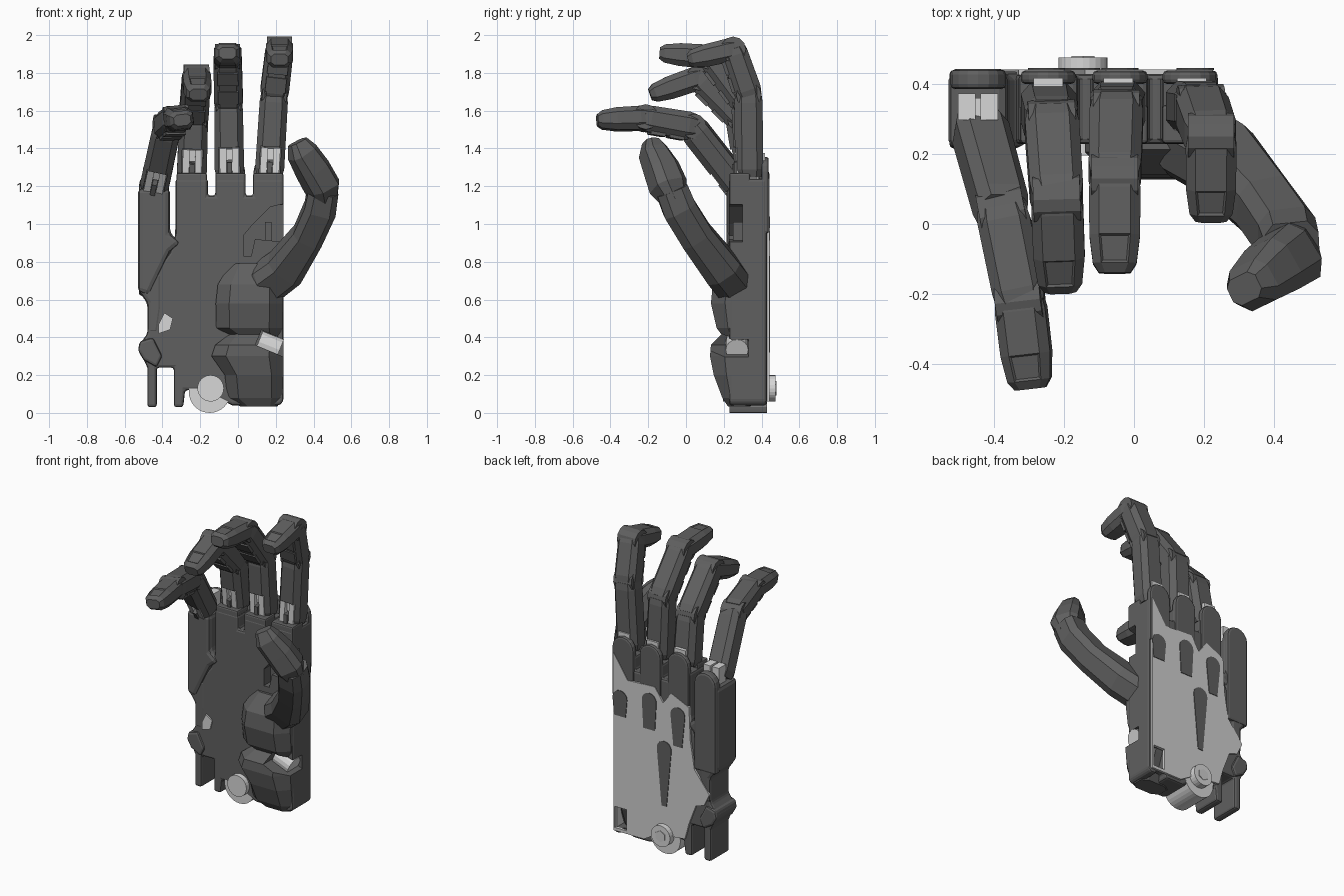
import bpy, bmesh, math
from mathutils import Vector, Matrix

if "Cube" in bpy.data.objects:
    bpy.data.objects.remove(bpy.data.objects["Cube"], do_unlink=True)


def material(name, v):
    m = bpy.data.materials.new(name)
    m.use_nodes = True
    m.diffuse_color = (v, v, v, 1)
    m.node_tree.nodes["Principled BSDF"].inputs["Base Color"].default_value = (v, v, v, 1)
    return m


DARK = material("dark grey plastic", 0.115)
LIGHT = material("light grey plate", 0.62)
METAL = material("pale metal", 0.68)


def finish(name, bm, mat):
    bmesh.ops.recalc_face_normals(bm, faces=bm.faces)
    me = bpy.data.meshes.new(name)
    bm.to_mesh(me)
    bm.free()
    me.materials.append(mat)
    ob = bpy.data.objects.new(name, me)
    bpy.context.collection.objects.link(ob)
    return ob


def apply(ob, mod):
    bpy.context.view_layer.objects.active = ob
    bpy.ops.object.modifier_apply(modifier=mod.name)


def cut(ob, cutter):
    mod = ob.modifiers.new("cut", "BOOLEAN")
    mod.object = cutter
    mod.solver = "EXACT"
    cutter.hide_render = True
    apply(ob, mod)
    bpy.data.objects.remove(cutter, do_unlink=True)


def prism(name, pts, y0, y1, mat, bevel=0):
    """Outline in x and z, extruded along y."""
    bm = bmesh.new()
    face = bm.faces.new([bm.verts.new((x, y0, z)) for x, z in pts])
    out = bmesh.ops.extrude_face_region(bm, geom=[face])
    bmesh.ops.translate(bm, vec=(0, y1 - y0, 0),
                        verts=[v for v in out["geom"] if isinstance(v, bmesh.types.BMVert)])
    ob = finish(name, bm, mat)
    if bevel:
        mod = ob.modifiers.new("bevel", "BEVEL")
        mod.width, mod.segments = bevel, 2
        mod.limit_method = "ANGLE"
        apply(ob, mod)
    return ob


def arch(x, half, bottom, top, taper=1.0):
    """Strip outline with a rounded top."""
    arc = [(x + half * math.cos(a * math.pi / 8), top - half + half * math.sin(a * math.pi / 8))
           for a in range(9)]
    return arc + [(x - half * taper, bottom), (x + half * taper, bottom)]


def frame(t, side):
    """Columns: across the finger, towards its back, along it."""
    t = t.normalized()
    s = (side - t * side.dot(t)).normalized()
    return Matrix((s, t.cross(s), t)).transposed()


def block(name, origin, rot, offset, size, mat):
    bm = bmesh.new()
    bmesh.ops.create_cube(bm, size=1)
    bmesh.ops.scale(bm, vec=size, verts=bm.verts)
    bm.transform(Matrix.Translation(origin) @ rot.to_4x4() @ Matrix.Translation(offset))
    return finish(name, bm, mat)


def cylinder(name, centre, axis, r, length, mat, sides=24):
    bm = bmesh.new()
    bmesh.ops.create_cone(bm, cap_ends=True, segments=sides, radius1=r, radius2=r, depth=length)
    bm.transform(Matrix.Translation(centre) @ Vector(axis).to_track_quat("Z", "Y").to_matrix().to_4x4())
    return finish(name, bm, mat)


OCT = [(1, -.5), (1, .55), (.62, 1), (-.62, 1), (-1, .55), (-1, -.5), (-.6, -1), (.6, -1)]


def loft(name, stations, side, nail=False, axis=None):
    """Eight-sided skin through (point, half width, half depth) stations."""
    bm = bmesh.new()
    rings = []
    for i, (p, w, d) in enumerate(stations):
        t = axis or stations[min(i + 1, len(stations) - 1)][0] - stations[max(i - 1, 0)][0]
        m = frame(t, side)
        rings.append([bm.verts.new(p + m @ Vector((a * w, b * d, 0))) for a, b in OCT])
    for lo, hi in zip(rings, rings[1:]):
        faces = [bm.faces.new((lo[k], lo[(k + 1) % 8], hi[(k + 1) % 8], hi[k])) for k in range(8)]
        if hi is rings[-2]:
            nail_face = faces[2]
    bm.faces.new(rings[0][::-1])
    bm.faces.new(rings[-1])
    bmesh.ops.recalc_face_normals(bm, faces=bm.faces)
    if nail:
        bmesh.ops.inset_region(bm, faces=[nail_face], thickness=0.008, depth=-0.006)
    return finish(name, bm, DARK)


# Fingers: knuckle, two joints and tip, then half width
FINGERS = {
    "index": ([(.165, .335, 1.25), (.192, .33, 1.69), (.22, .25, 1.925), (.22, .01, 1.87)], .077),
    "middle": ([(-.045, .335, 1.25), (-.05, .315, 1.64), (-.055, .13, 1.885), (-.055, -.14, 1.905)], .078),
    "ring": ([(-.245, .335, 1.25), (-.235, .285, 1.56), (-.22, .07, 1.775), (-.21, -.19, 1.685)], .079),
    "little": ([(-.445, .285, 1.19), (-.375, .03, 1.515), (-.325, -.22, 1.56), (-.295, -.47, 1.55)], .077),
}
SHAPES = {
    "lower": [(0, .85, .88), (.1, 1, 1), (.9, .97, 1), (1, .9, .92)],
    "middle": [(-.05, .9, .9), (.1, .98, 1), (.9, .96, .94), (1.04, .88, .84)],
    "tip": [(-.06, .85, .78), (.1, .94, .84), (.6, .93, .8), (.9, .8, .64), (1, .58, .4)],
}
X, Z = Vector((1, 0, 0)), Vector((0, 0, 1))
FLAT = Matrix.Identity(3)
for finger, (pts, w) in FINGERS.items():
    pts = [Vector(p) for p in pts]
    little = finger == "little"
    side = Vector((1, -.25, .1)) if little else X
    d = w * .97
    for (part, shape), a, b in zip(SHAPES.items(), pts, pts[1:]):
        seg = loft(f"{finger}_{part}_segment", [(a.lerp(b, f), w * p, d * q) for f, p, q in shape],
                   side, part == "tip")
        m = frame(b - a, side)
        if part == "lower":
            # open knuckle with a forked metal link inside
            cut(seg, block("knuckle_cutter", a, m, (0, -.07, .06), (.11, .1, .2), DARK))
            for sx in (-1, 1):
                block(f"{finger}_link", a, m, (sx * .033, -.043, .07), (.036, .05, .17), METAL)
            block(f"{finger}_link_bridge", a, m, (0, -.03, .12), (.1, .03, .06), METAL)
            block(f"{finger}_tendon_guide", a, m, (0, -.055, .03), (.026, .05, .1), DARK)
        else:
            cylinder(f"{finger}_{part}_joint", a, m @ X, d * .9, w * 1.7, DARK, 12)
            if part == "middle":
                # pads under the middle segment
                for f in (.3, .7):
                    block(f"{finger}_pad", a.lerp(b, f), m, (0, -d * .95, 0), (w * 1.4, .018, .08), DARK)
    # pale hinge showing behind the finger
    if little:
        for sx in (-1, 1):
            block("little_hinge", Vector((-.445 + sx * .032, .335, 1.24)), FLAT, (0, 0, 0),
                  (.05, .075, .12), METAL)
        block("little_hinge_core", Vector((-.445, .33, 1.23)), FLAT, (0, 0, 0), (.1, .06, .11), METAL)
    else:
        block(f"{finger}_hinge", Vector((pts[0].x, .405, 1.31)), FLAT, (0, 0, 0), (.085, .024, .13), METAL)

# Thumb
thumb = [((.08, .27, .67), .07, .07), ((.15, .245, .69), .108, .1), ((.25, .185, .765), .105, .1),
         ((.37, .055, .935), .083, .09), ((.435, -.035, 1.08), .085, .09), ((.45, -.075, 1.18), .08, .085)]
loft("thumb_lower_segment", [(Vector(p), w, d) for p, w, d in thumb], Vector((1, .3, -.6)))
thumb = [((.46, -.06, 1.12), .06, .06), ((.445, -.095, 1.2), .086, .09), ((.395, -.13, 1.29), .085, .083),
         ((.34, -.175, 1.38), .076, .066), ((.315, -.185, 1.435), .05, .04)]
loft("thumb_tip_segment", [(Vector(p), w, d) for p, w, d in thumb], Vector((1, .5, .6)))

# Thumb muscles: height, middle x, half width, half depth
MUSCLES = {
    "upper": [(.37, .12, .09, .06), (.45, .06, .175, .12), (.58, .06, .178, .15), (.68, .065, .172, .14),
              (.79, .08, .12, .07)],
    "lower": [(.035, .11, .1, .06), (.08, .09, .145, .09), (.2, .085, .155, .135), (.3, .05, .19, .155),
              (.36, .06, .18, .15), (.42, .06, .1, .09)],
}
muscles = [loft(f"thumb_base_{key}", [(Vector((x, .282, z)), w, d) for z, x, w, d in rows], X, axis=Z)
           for key, rows in MUSCLES.items()]

# Palm shell
palm = prism("palm_shell", [
    (.24, .06), (.24, 1.24), (.08, 1.24), (.08, 1.15), (.04, 1.15), (.04, 1.24), (-.12, 1.24),
    (-.12, 1.15), (-.16, 1.15), (-.16, 1.24), (-.33, 1.24), (-.33, .95), (-.36, .85), (-.47, .7),
    (-.48, .42), (-.53, .35), (-.48, .24), (-.48, .03), (-.43, .03), (-.43, .24), (-.34, .24),
    (-.34, .03), (-.29, .03), (-.28, .12), (-.2, .12), (-.03, .04), (.1, .04), (.11, .08),
    (.17, .08), (.18, .04), (.22, .04)], .228, .428, DARK, .014)
cut(palm, prism("recess_cutter", [(.03, .83), (.07, .83), (.09, .92), (.3, .9), (.3, 1.12),
                                  (.17, 1.09), (.08, 1.0), (.03, .94)], .1, .30, DARK))
block("recess_post", Vector((.16, .28, .95)), FLAT, (0, 0, 0), (.035, .06, .12), DARK)

# Thumb axle in its open side slot
for ob in muscles + [palm]:
    cut(ob, block("axle_cutter", Vector((.2, .18, .36)), Matrix.Rotation(.4, 3, "Y"),
                  (0, 0, 0), (.2, .3, .085), DARK))
cylinder("thumb_axle", (.165, .27, .355), (1, 0, -.4), .06, .12, METAL, 16)

for name, x in {"index": .16, "middle": -.04, "ring": -.245}.items():
    # raised finger cups, front and back
    cut(prism(f"{name}_cup", [(x - .08, 1.1), (x + .08, 1.1), (x + .08, 1.27), (x - .08, 1.27)],
              .23, .34, DARK, .01),
        cylinder("cup_cutter", (x, .25, 1.29), (0, 1, 0), .07, .4, DARK))
    prism(f"{name}_knuckle_cover", arch(x, .078, .95, 1.355), .4, .438, DARK, .012)

# Little finger side of the palm
prism("little_finger_column", [(-.53, .64), (-.53, 1.19), (-.36, 1.19), (-.36, .95), (-.30, .9),
                               (-.36, .85), (-.47, .62)], .215, .435, DARK, .025)
prism("little_knuckle_cover", arch(-.445, .08, .62, 1.28), .385, .442, DARK, .015)
prism("heel_upper_bump", [(-.53, .65), (-.49, .72), (-.4, .75), (-.4, .56), (-.42, .42), (-.48, .42),
                          (-.48, .58)], .225, .436, DARK, .02)
prism("heel_lower_bump", [(-.52, .38), (-.45, .4), (-.4, .3), (-.43, .24), (-.5, .28), (-.53, .33)],
      .215, .44, DARK, .015)
prism("side_window", [(-.42, .42), (-.36, .44), (-.345, .5), (-.39, .53), (-.42, .47)], .22, .228, METAL)

# Back plate with dark slots
plate = prism("back_plate", [
    (.225, .06), (.225, 1.24), (.12, 1.08), (-.08, 1.09), (-.14, 1.0), (-.2, 1.08), (-.33, 1.02),
    (-.34, .8), (-.37, .62), (-.48, .48), (-.44, .4), (-.38, .38), (-.33, .25), (-.3, .14),
    (-.1, .12), (0, .06)], .425, .441, LIGHT)
for x, bottom, top, taper in [(.175, .83, 1.0, .8), (-.04, .8, 1.04, .8), (-.25, .74, 1.0, .6),
                              (-.15, .32, .75, .35)]:
    prism("back_slot", arch(x, .053, bottom, top, taper), .44, .445, DARK)
# corner opening with a pale inner wall
for ob in (palm, plate):
    cut(ob, block("corner_cutter", Vector((.172, .4, .15)), FLAT, (0, 0, 0), (.085, .12, .14), DARK))
block("corner_lining", Vector((.211, .385, .15)), FLAT, (0, 0, 0), (.007, .085, .14), METAL)

# Wrist mount
cylinder("wrist_barrel", (-.15, .33, .11), (0, 1, 0), .11, .2, METAL, 32)
cylinder("wrist_bolt", (-.145, .335, .13), (0, 1, 0), .07, .28, METAL, 24)
cylinder("wrist_hex_socket", (-.145, .477, .13), (0, 1, 0), .038, .006, LIGHT, 6)
